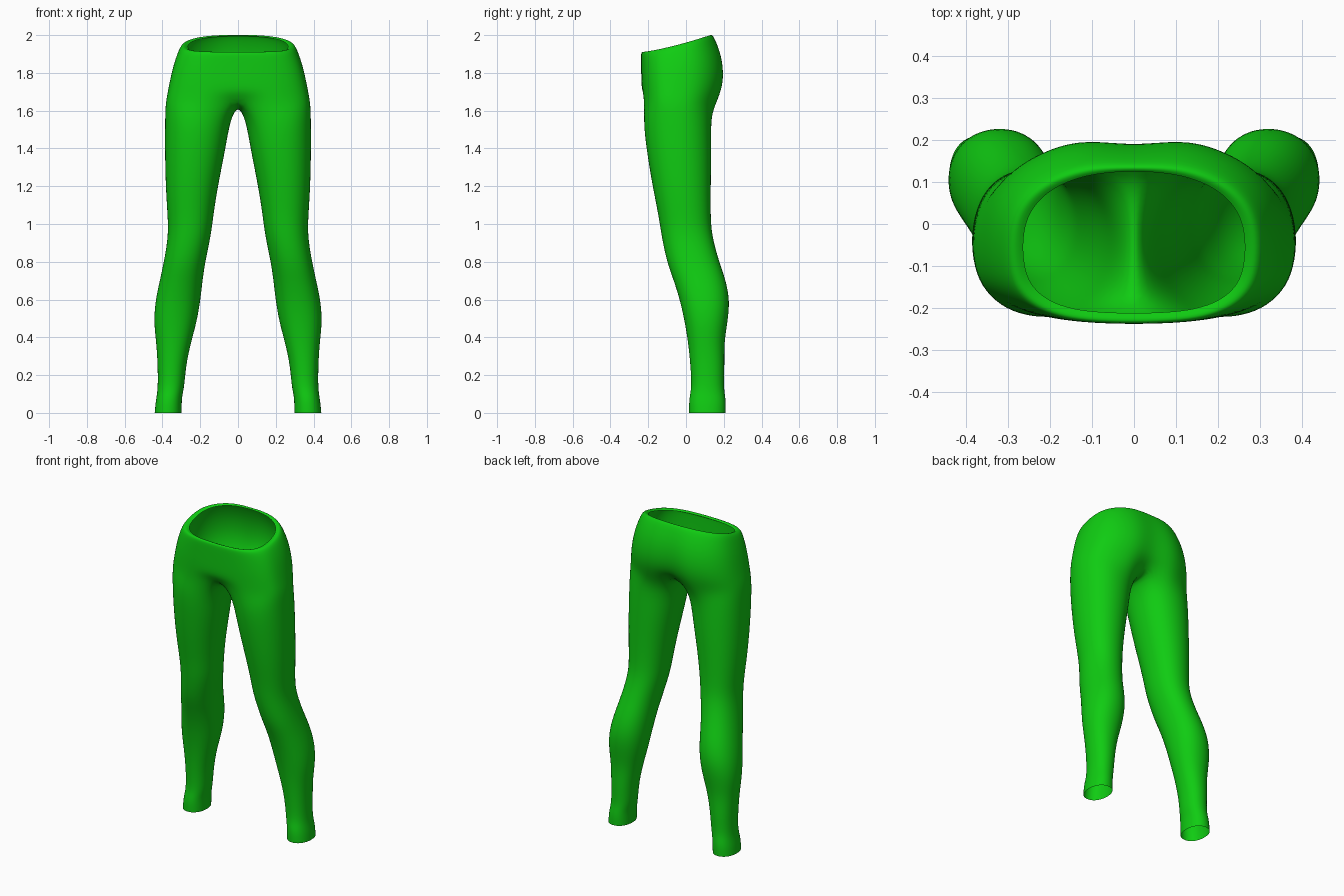
import bpy
import bmesh
from math import sin, cos, radians

if "Cube" in bpy.data.objects:
    bpy.data.objects.remove(bpy.data.objects["Cube"])

green = bpy.data.materials.new("leaf green")
green.diffuse_color = (0.005, 0.6, 0.006, 1)
green.use_nodes = True
green.node_tree.nodes["Principled BSDF"].inputs["Base Color"].default_value = green.diffuse_color


def spow(v, e):
    """Signed power, used for rounded-box outlines."""
    return (1 if v >= 0 else -1) * abs(v) ** e


# Leg sections: height, inner x, outer x, front y, back y
LEG = [
    (1.55, .042, .386, -.226, .132),
    (1.40, .066, .387, -.210, .134),
    (1.20, .107, .383, -.177, .131),
    (1.05, .130, .373, -.146, .130),
    (0.94, .143, .368, -.130, .136),
    (0.80, .174, .392, -.102, .175),
    (0.70, .188, .414, -.064, .212),
    (0.59, .200, .438, -.030, .232),
    (0.48, .219, .446, -.006, .220),
    (0.37, .250, .432, .012, .201),
    (0.25, .276, .425, .024, .204),
    (0.14, .284, .424, .030, .199),
    (0.09, .296, .430, .020, .207),
    (0.05, .298, .437, .016, .211),
    (0.00, .299, .441, .017, .210),
]

# Hip sections: front z, back z, half width, front y, back y, seat cleft depth
HIP = [
    (1.905, 1.995, .264, -.212, .125, .000),
    (1.918, 2.012, .295, -.237, .142, .006),
    (1.880, 1.945, .320, -.238, .176, .012),
    (1.820, 1.870, .342, -.237, .201, .018),
    (1.760, 1.780, .358, -.236, .211, .026),
    (1.700, 1.700, .371, -.233, .198, .036),
    (1.640, 1.630, .383, -.231, .170, .060),
]


def hip_ring(zf, zb, w, yf, yb, cleft):
    """Half outline from front centre, round the outside, to back centre."""
    pts = []
    cy = -.05
    for i in range(13):
        a = radians(-90 + 15 * i)
        n = 2.9 if a < 0 else 2.35
        x = 0 if i in (0, 12) else 1.01 * w * abs(cos(a)) ** (2 / n)
        y = cy + (cy - yf if a < 0 else yb - cy) * 1.01 * spow(sin(a), 2 / n)
        if i == 12:
            y -= cleft
        t = min(max((y - yf) / (yb - yf), 0), 1)
        pts.append((x, y, zf + (zb - zf) * t ** 1.3))
    return pts


def leg_ring(z, xi, xo, yf, yb):
    """Full leg outline starting at the inner front corner."""
    cx, cy = (xi + xo) / 2, (yf + yb) / 2
    rx, ry = (xo - xi) / 2 * 1.022, (yb - yf) / 2 * 1.022
    pts = []
    for i in range(16):
        a = radians(-135 + 22.5 * i)
        pts.append((cx + rx * spow(cos(a), .92), cy + ry * spow(sin(a), .92), z))
    return pts


bm = bmesh.new()


def add_ring(pts):
    return [bm.verts.new(p) for p in pts]


def bridge(upper, lower, closed):
    n = len(lower)
    for i in range(n if closed else n - 1):
        j = (i + 1) % n
        bm.faces.new((lower[i], lower[j], upper[j], upper[i]))


# Hips and rolled waistband, open at the top
hips = [hip_ring(*s) for s in HIP]
hips[-1][0] = (0, -.195, 1.672)
hips[-1][12] = (0, .112, 1.665)
hip_rings = [add_ring(p) for p in hips]
for up, low in zip(hip_rings, hip_rings[1:]):
    bridge(up, low, False)

# Crotch strip joins the hip outline into a closed leg outline
gusset = add_ring([(0, .055, 1.643), (0, -.03, 1.632), (0, -.115, 1.637)])

# Leg, open at the ankle
leg_rings = [hip_rings[-1] + gusset] + [add_ring(leg_ring(*s)) for s in LEG]
for up, low in zip(leg_rings, leg_rings[1:]):
    bridge(up, low, True)

mesh = bpy.data.meshes.new("leggings")
bm.to_mesh(mesh)
bm.free()
for p in mesh.polygons:
    p.use_smooth = True
mesh.materials.append(green)
leggings = bpy.data.objects.new("leggings", mesh)
bpy.context.collection.objects.link(leggings)

# Second leg by mirroring, then rounding
mirror = leggings.modifiers.new("mirror", 'MIRROR')
mirror.use_clip = True
mirror.merge_threshold = .0005
smooth = leggings.modifiers.new("rounding", 'SUBSURF')
smooth.levels = 2
smooth.render_levels = 2
